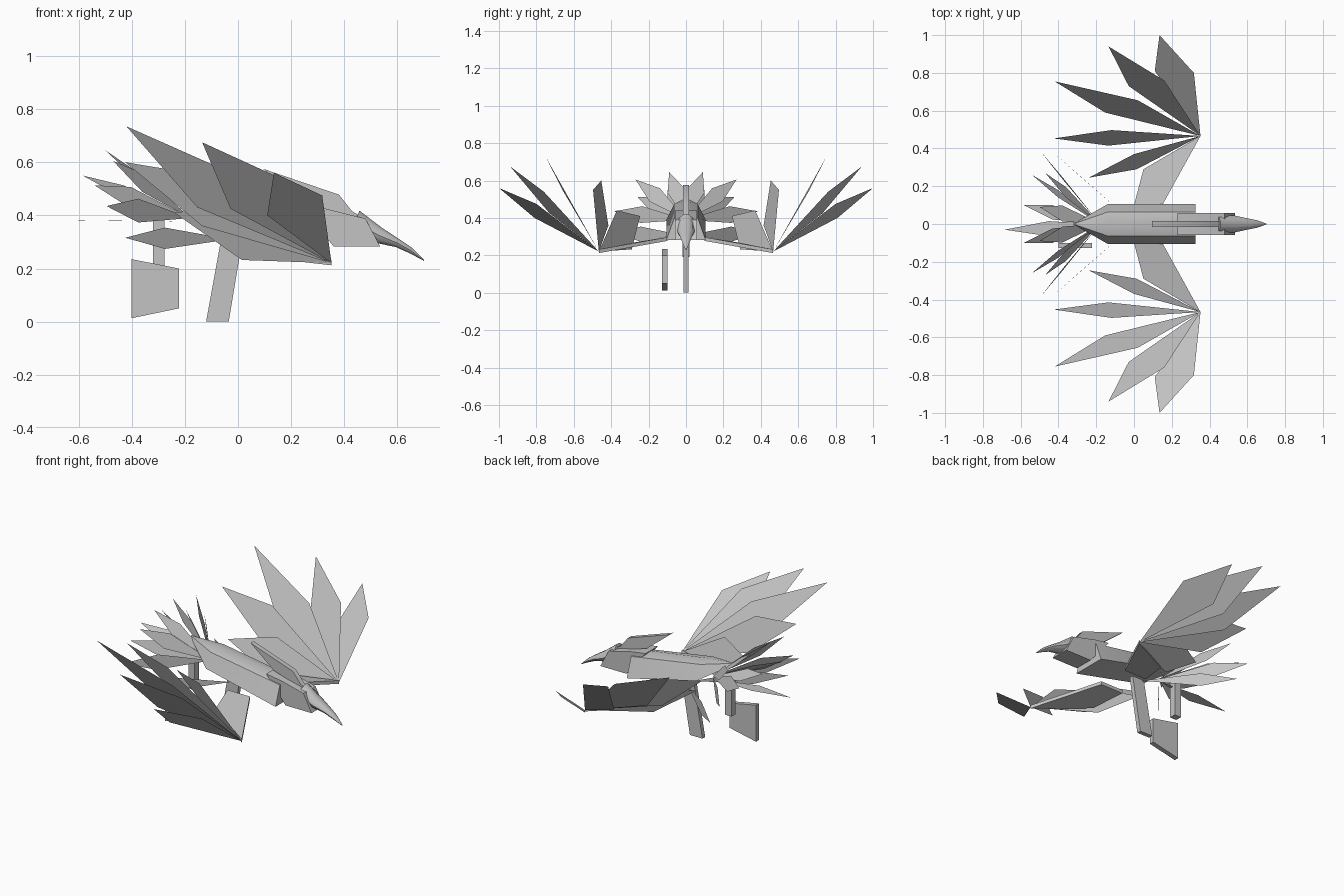
import bpy, bmesh, math
from mathutils import Vector

cube = bpy.data.objects.get("Cube")
if cube:
    bpy.data.objects.remove(cube, do_unlink=True)

grey = bpy.data.materials.new("plain_grey")
grey.use_nodes = True
colour = (0.55, 0.55, 0.55, 1)
grey.diffuse_color = colour
grey.node_tree.nodes["Principled BSDF"].inputs["Base Color"].default_value = colour


def finish(name, bm, smooth=False):
    bmesh.ops.remove_doubles(bm, verts=bm.verts, dist=0.0005)
    bmesh.ops.recalc_face_normals(bm, faces=bm.faces)
    mesh = bpy.data.meshes.new(name)
    bm.to_mesh(mesh)
    bm.free()
    mesh.materials.append(grey)
    obj = bpy.data.objects.new(name, mesh)
    bpy.context.collection.objects.link(obj)
    if smooth:
        bpy.ops.object.select_all(action='DESELECT')
        obj.select_set(True)
        bpy.context.view_layer.objects.active = obj
        bpy.ops.object.shade_smooth_by_angle(angle=math.radians(40))
    return obj


def loft(name, rings, smooth=True):
    """Skin a list of equal-length rings and cap both ends."""
    bm = bmesh.new()
    rows = [[bm.verts.new(p) for p in ring] for ring in rings]
    n = len(rows[0])
    for a, b in zip(rows, rows[1:]):
        for i in range(n):
            j = (i + 1) % n
            bm.faces.new((a[i], a[j], b[j], b[i]))
    bm.faces.new(rows[0])
    bm.faces.new(rows[-1])
    return finish(name, bm, smooth)


def side_plate(name, profile, y0, y1, smooth=False):
    """Push an x-z profile through from y0 to y1."""
    return loft(name, [[(x, y, z) for x, z in profile] for y in (y0, y1)], smooth)


def blade(name, points, side=1):
    """One flat four-cornered feather."""
    bm = bmesh.new()
    bm.faces.new([bm.verts.new((x, y * side, z)) for x, y, z in points])
    return finish(name, bm)


# Body: arched shell rising to a point at the tail
def arch(x, half, low, high):
    h = high - low
    return [(x, -half, low), (x, -half * 0.6, low + h * 0.85), (x, 0, high),
            (x, half * 0.6, low + h * 0.85), (x, half, low)]


loft("body", [arch(0.325, 0.105, 0.283, 0.42), arch(-0.14, 0.105, 0.39, 0.49),
              arch(-0.315, 0.004, 0.495, 0.507)])

# Wings: arm and five feathers fanning from the wrist
wrist = (0.352, 0.466, 0.22)
wing_feathers = [  # one side corner, tip, other side corner
    [(0.317, 0.80, 0.475), (0.135, 1.0, 0.56), (0.11, 0.81, 0.40)],
    [(0.16, 0.76, 0.54), (-0.135, 0.94, 0.675), (-0.028, 0.73, 0.425)],
    [(0.02, 0.655, 0.54), (-0.42, 0.755, 0.735), (-0.153, 0.59, 0.43)],
    [(-0.12, 0.497, 0.55), (-0.425, 0.453, 0.60), (-0.135, 0.415, 0.36)],
    [(0.0, 0.37, 0.44), (-0.24, 0.245, 0.41), (0.015, 0.29, 0.232)],
]
arm_outline = [(0.0, 0.10, 0.285), (0.05, 0.29, 0.255), wrist, (0.15, 0.10, 0.285)]
for side, label in ((1, "back"), (-1, "front")):
    loft(f"{label}_wing_arm",
         [[(x, y * side, z + t) for x, y, z in arm_outline] for t in (-0.008, 0.012)])
    for i, corners in enumerate(wing_feathers):
        blade(f"{label}_wing_feather_{i + 1}", [wrist] + corners, side)


# Tail: feathers fanning around the end of the body
def tail_feather(name, root, tip, width, side=1):
    root, tip = Vector(root), Vector(tip)
    along = tip - root
    across = Vector((0, -along.z, along.y)).normalized() * width
    mid = root + along * 0.62
    blade(name, [root, mid + across, tip, mid - across], side)


tail_root = (-0.18, 0.0, 0.39)
tail_tips = [(-0.50, 0.09, 0.645), (-0.585, 0.10, 0.55), (-0.47, 0.27, 0.605),
             (-0.54, 0.26, 0.513), (-0.495, 0.385, 0.435)]
for side, label in ((1, "back"), (-1, "front")):
    for i, tip in enumerate(tail_tips):
        tail_feather(f"{label}_tail_feather_{i + 1}", tail_root, tip, 0.045, side)
    tail_feather(f"{label}_lower_tail_feather", (-0.03, 0.03, 0.31),
                 (-0.425, 0.375, 0.316), 0.04, side)
blade("centre_tail_feather", [(-0.2, 0, 0.375), (-0.45, 0.015, 0.38),
                              (-0.685, -0.03, 0.383), (-0.45, -0.065, 0.38)])

# Head: tapered block, thin crest and hooked beak
head_profile = [(0.23, 0.44), (0.33, 0.425), (0.48, 0.388), (0.535, 0.283), (0.36, 0.283)]
side_plate("head", head_profile, -0.058, 0.058, True)
side_plate("crest", [(0.095, 0.575), (0.38, 0.478), (0.43, 0.415), (0.53, 0.36),
                     (0.40, 0.40), (0.25, 0.45)], -0.015, 0.015, True)


def oval(x, z, ry, rz, sides=10):
    turns = [2 * math.pi * i / sides for i in range(sides)]
    return [(x + 0.4 * rz * math.sin(a), ry * math.cos(a), z + rz * math.sin(a))
            for a in turns]


loft("beak", [oval(0.44, 0.375, 0.045, 0.045), oval(0.53, 0.325, 0.045, 0.03),
              oval(0.60, 0.296, 0.03, 0.016), oval(0.65, 0.268, 0.02, 0.011),
              oval(0.70, 0.231, 0.003, 0.002)])

# Legs: slanted leg, short stem and broad foot plate
side_plate("leg", [(-0.12, 0), (-0.035, 0), (0.02, 0.33), (-0.06, 0.33)], -0.013, 0.013)
side_plate("rear_stem", [(-0.32, 0.19), (-0.277, 0.19), (-0.277, 0.42), (-0.32, 0.42)],
           -0.02, 0.02)
side_plate("foot_plate", [(-0.40, 0.013), (-0.222, 0.05), (-0.222, 0.2), (-0.40, 0.235)],
           -0.128, -0.10)
